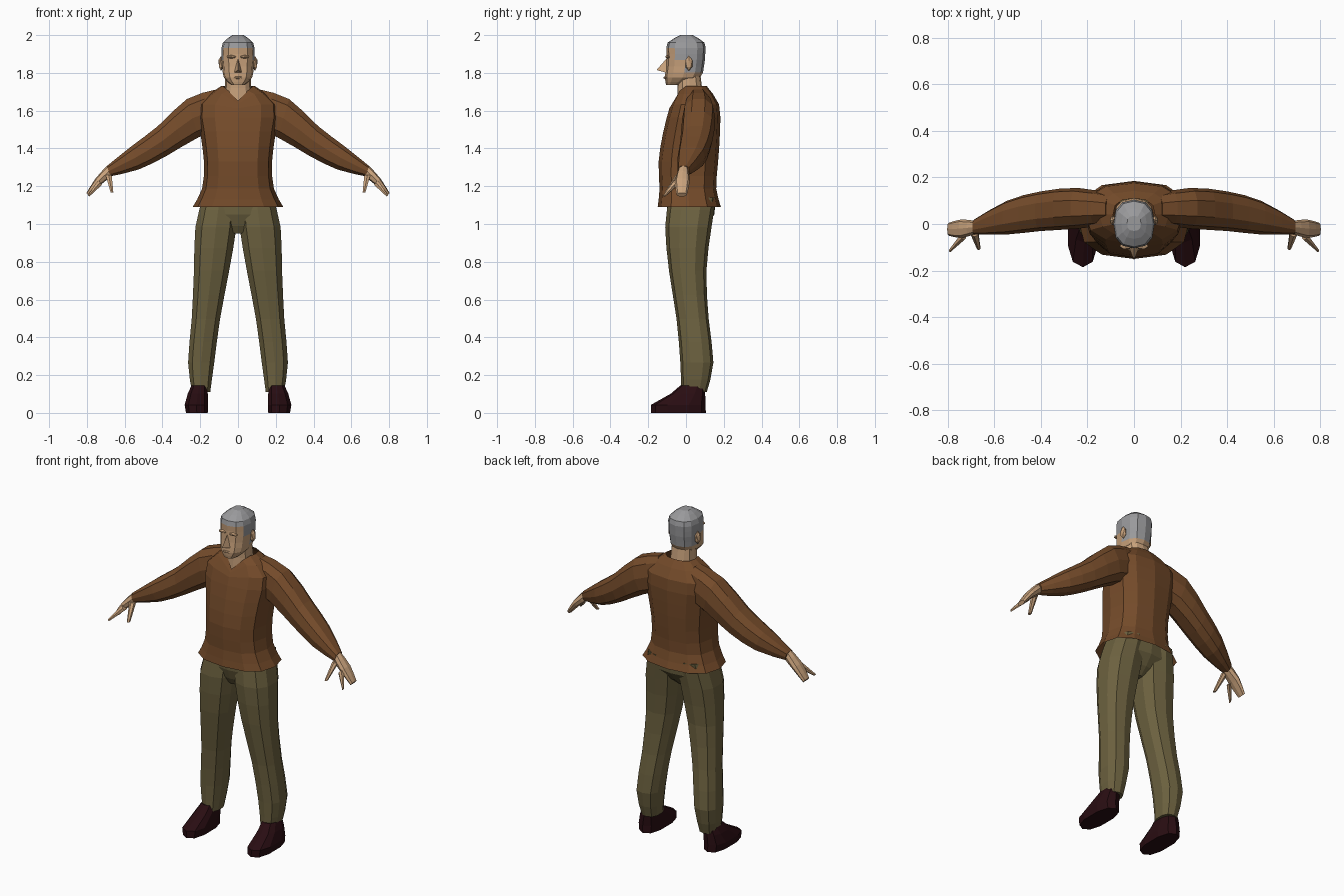
import bpy, bmesh, math
from mathutils import Vector, Matrix

cube = bpy.data.objects.get("Cube")
if cube:
    bpy.data.objects.remove(cube, do_unlink=True)


def material(name, red, green, blue):
    mat = bpy.data.materials.new(name)
    mat.use_nodes = True
    mat.diffuse_color = (red, green, blue, 1)
    shader = mat.node_tree.nodes["Principled BSDF"]
    shader.inputs["Base Color"].default_value = mat.diffuse_color
    shader.inputs["Roughness"].default_value = 0.9
    return mat


wool = material("brown_wool", .175, .07, .023)
cloth = material("olive_cloth", .15, .12, .05)
leather = material("dark_leather", .022, .004, .006)
skin = material("skin", .58, .36, .2)
hair = material("grey_hair", .32, .32, .33)


def finish(name, bm, mat, mirror):
    """Turn a bmesh into a flat shaded object, mirrored across x if it is a paired part."""
    bmesh.ops.recalc_face_normals(bm, faces=bm.faces)
    mesh = bpy.data.meshes.new(name)
    bm.to_mesh(mesh)
    bm.free()
    mesh.materials.append(mat)
    part = bpy.data.objects.new(name, mesh)
    bpy.context.collection.objects.link(part)
    if mirror:
        part.modifiers.new("Mirror", 'MIRROR')
    return part


def spread(values, t):
    """Smooth curve through evenly spaced values, for t from 0 to 1."""
    last = len(values) - 1
    start = min(int(t * last), last - 1)
    f = t * last - start
    before, a, b, after = (values[min(max(start + k, 0), last)] for k in (-1, 0, 1, 2))
    slope_a, slope_b = (b - before) / 2, (after - a) / 2
    rise = b - a
    return a + f * (slope_a + f * (3 * rise - 2 * slope_a - slope_b
                                   + f * (slope_a + slope_b - 2 * rise)))


def rounded(value):
    """Push a sine or cosine outwards for a slightly boxy cross-section."""
    return math.copysign(abs(value) ** .8, value)


def loft(name, mat, x, z, half, front, back, across=(1, 0, 0),
         rings=9, sides=12, mirror=False, open_ends=False):
    """Skin along a path in the xz plane; half is the reach along the across direction."""
    bm = bmesh.new()
    across = Vector(across).normalized()
    loops = []
    for r in range(rings):
        t = r / (rings - 1)
        near, far = spread(front, t), spread(back, t)
        centre = Vector((spread(x, t), (near + far) / 2, spread(z, t)))
        loop = []
        for i in range(sides):
            angle = math.tau * i / sides
            side = across * spread(half, t) * rounded(math.sin(angle))
            depth = Vector((0, (near - far) / 2 * rounded(math.cos(angle)), 0))
            loop.append(bm.verts.new(centre + side + depth))
        loops.append(loop)
    for low, high in zip(loops, loops[1:]):
        for i in range(sides):
            j = (i + 1) % sides
            bm.faces.new((low[i], low[j], high[j], high[i]))
    if not open_ends:
        bm.faces.new(loops[0])
        bm.faces.new(loops[-1])
    return finish(name, bm, mat, mirror)


def blob(name, location, size, mirror=False):
    bm = bmesh.new()
    place = Matrix.Translation(location) @ Matrix.Diagonal((*size, 1))
    bmesh.ops.create_icosphere(bm, subdivisions=1, radius=1, matrix=place)
    return finish(name, bm, skin, mirror)


centre_line = (0, 0)

# Sweater body with a flared hem, its front collar pulled down into a V
sweater = loft("sweater_body", wool, x=centre_line, z=(1.09, 1.73),
               half=(.24, .19, .18, .2, .21, .09),
               front=(-.15, -.14, -.145, -.12, -.08, -.03),
               back=(.185, .16, .17, .18, .175, .11),
               rings=11, open_ends=True)
for vert in sweater.data.vertices:
    if vert.co.z > 1.6 and vert.co.y < 0:
        drop = (vert.co.z - 1.6) * max(0, .6 - 8 * abs(vert.co.x))
        vert.co.z -= drop
        vert.co.y -= drop * .4

# Sleeves
loft("sleeves", wool, x=(.09, .24, .4, .545, .685), z=(1.61, 1.56, 1.44, 1.35, 1.28),
     half=(.11, .11, .085, .067, .03), front=(0, -.02, -.03, -.045, -.045),
     back=(.13, .155, .14, .1, .02), across=(.3, 0, .95), sides=10, mirror=True)

# Trousers
loft("trouser_seat", cloth, x=centre_line, z=(.95, 1.15), half=(.03, .17, .19, .19),
     front=(-.06, -.1, -.1), back=(.06, .15, .15), rings=5)
loft("trouser_legs", cloth, x=(.095, .117, .14, .17, .195, .195), z=(1.14, .11),
     half=(.095, .113, .097, .078, .072, .05),
     front=(-.09, -.11, -.09, -.05, -.03, -.025),
     back=(.16, .135, .108, .12, .145, .11), rings=11, sides=10, mirror=True)

# Shoes
loft("shoes", leather, x=(.218, .22, .213, .205), z=(0, .145),
     half=(.06, .065, .055, .043), front=(-.185, -.185, -.08, -.03), back=(.105, .1),
     rings=4, sides=10, mirror=True)

# Neck and head, with hair on the crown, the temples and the nape
loft("neck", skin, x=centre_line, z=(1.6, 1.84), half=(.085, .07, .065),
     front=(-.05, -.045, -.05), back=(.11, .085, .07), rings=5)
head = loft("head", skin, x=centre_line, z=(1.735, 2),
            half=(.035, .075, .083, .088, .08, .03),
            front=(-.105, -.112, -.105, -.102, -.098, -.03),
            back=(-.02, .075, .095, .102, .098, .035), rings=11)
head.data.materials.append(hair)
for face in head.data.polygons:
    spot = face.center
    crown = spot.z > 1.92
    temple = spot.z > 1.86 and spot.y > -.04
    nape = spot.z > 1.81 and spot.y > .015
    face.material_index = int(crown or temple or nape)

# Face details
nose = bmesh.new()
for corner in ((0, -.1, 1.88), (0, -.156, 1.815), (-.022, -.1, 1.8), (.022, -.1, 1.8)):
    nose.verts.new(corner)
bmesh.ops.convex_hull(nose, input=nose.verts[:])
finish("nose", nose, skin, mirror=False)
blob("brows", location=(.035, -.095, 1.885), size=(.03, .015, .01), mirror=True)
blob("lips", location=(0, -.108, 1.775), size=(.028, .012, .008))
blob("ears", location=(.09, .015, 1.85), size=(.015, .022, .04), mirror=True)

# Hands: palm with grouped fingers, forefinger and thumb
loft("palms", skin, x=(.675, .74, .795), z=(1.285, 1.225, 1.155), half=(.03, .022, .012),
     front=(-.04, -.06, -.05), back=(.012, .02, .005), across=(.6, 0, .8),
     rings=5, sides=8, mirror=True)
loft("forefingers", skin, x=(.73, .79), z=(1.22, 1.15), half=(.018, .006),
     front=(-.07, -.122), back=(-.03, -.106), across=(.6, 0, .8),
     rings=3, sides=6, mirror=True)
loft("thumbs", skin, x=(.685, .667), z=(1.26, 1.167), half=(.018, .008),
     front=(-.055, -.113), back=(-.015, -.09), rings=3, sides=6, mirror=True)
